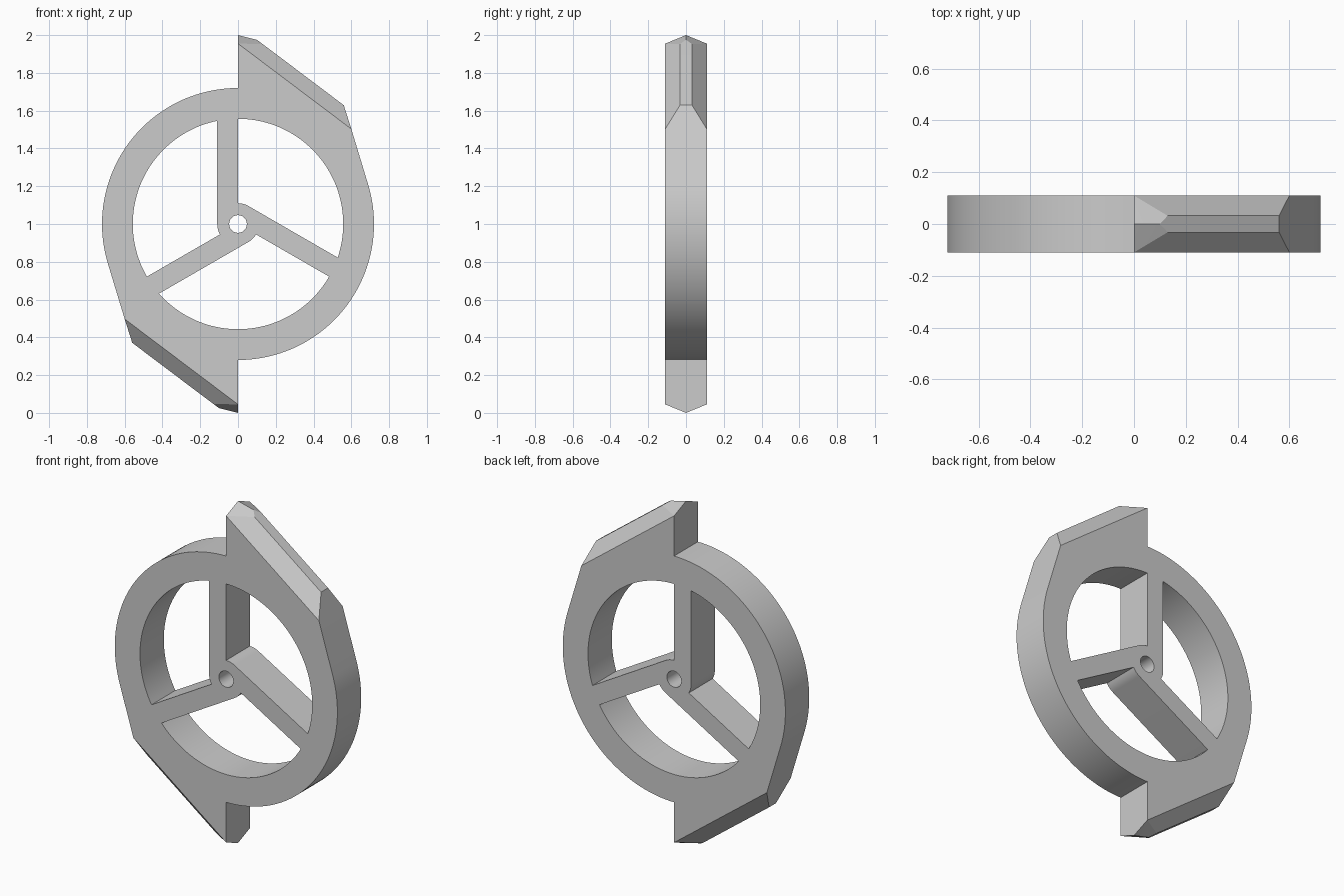
import bpy, bmesh
from math import radians, degrees, sin, cos, asin, acos, atan2, hypot
from mathutils import Matrix, Vector

if "Cube" in bpy.data.objects:
    bpy.data.objects.remove(bpy.data.objects["Cube"], do_unlink=True)

HALF = 0.11        # half thickness
RIM = 0.72         # outer radius
BORE = 0.557       # inner radius of the rim
HUB = 0.11         # hub radius, also spoke width
PIN = 0.047        # pin hole radius
ROOT = (0.0, 0.955)     # inner end of the tooth edge
CORNER = (0.6, 0.503)   # outer end of the tooth edge


def arc(r, a0, a1, n):
    """Points on an arc, angles in degrees."""
    steps = [radians(a0 + (a1 - a0) * i / n) for i in range(n + 1)]
    return [(r * cos(a), r * sin(a)) for a in steps]


def turn(points, deg):
    c, s = cos(radians(deg)), sin(radians(deg))
    return [(x * c - z * s, x * s + z * c) for x, z in points]


def add_loop(bm, points):
    verts = [bm.verts.new((x, -HALF, z)) for x, z in points]
    return [bm.edges.new((v, verts[i - 1])) for i, v in enumerate(verts)]


def is_tooth_edge(face):
    """True for faces spanning only the tooth root and corner."""
    ends = [Vector(ROOT), Vector(CORNER)]
    for sign in (1, -1):
        if all(min((Vector((v.co.x, v.co.z)) * sign - e).length for e in ends) < 0.001
               for v in face.verts):
            return True
    return False


bm = bmesh.new()

# Outline: half of it, with the flank tangent to the rim, then its half turn
tangent = degrees(atan2(CORNER[1], CORNER[0]) - acos(RIM / hypot(*CORNER)))
half = [ROOT, CORNER] + arc(RIM, tangent, -90, 48)
edges = add_loop(bm, half + turn(half, 180))

# Three windows between the spokes, and the pin hole
spoke_end = -30 + degrees(asin(HUB / BORE))
window = arc(HUB, 90, 60, 6) + arc(BORE, spoke_end, 90, 48)
for k in range(3):
    edges += add_loop(bm, turn(window, 120 * k))
edges += add_loop(bm, arc(PIN, 0, 345, 23))

# Fill the face and give it thickness
bmesh.ops.triangle_fill(bm, use_beauty=True, edges=edges, normal=(0, -1, 0))
res = bmesh.ops.extrude_face_region(bm, geom=bm.faces[:], use_keep_orig=True)
for v in res["geom"]:
    if isinstance(v, bmesh.types.BMVert):
        v.co.y = HALF
bmesh.ops.delete(bm, geom=[f for f in bm.faces if is_tooth_edge(f)], context="FACES_ONLY")

# Bevelled tooth crests on both tips
crest = [(0, 0, 1.0), (0.1, 0, 0.975)]
for y in (-1, 1):
    crest += [(0.13, 0.032 * y, 0.953), (0.56, 0.032 * y, 0.629)]
    crest += [(p[0], HALF * y, p[1]) for p in (ROOT, CORNER)]
for k in range(2):
    spin = Matrix.Rotation(radians(180 * k), 3, "Y")
    verts = [bm.verts.new(spin @ Vector(p)) for p in crest]
    bmesh.ops.convex_hull(bm, input=verts)
bmesh.ops.delete(bm, geom=[f for f in bm.faces if is_tooth_edge(f)], context="FACES_ONLY")

bmesh.ops.remove_doubles(bm, verts=bm.verts[:], dist=0.0005)
bmesh.ops.recalc_face_normals(bm, faces=bm.faces[:])
bmesh.ops.translate(bm, verts=bm.verts[:], vec=(0, 0, 1))

mesh = bpy.data.meshes.new("spoked_wheel")
bm.to_mesh(mesh)
bm.free()
wheel = bpy.data.objects.new("spoked_wheel", mesh)
bpy.context.collection.objects.link(wheel)

# Plain grey finish
grey = bpy.data.materials.new("plain grey")
grey.use_nodes = True
color = (0.6, 0.6, 0.6, 1)
grey.diffuse_color = color
grey.node_tree.nodes["Principled BSDF"].inputs["Base Color"].default_value = color
mesh.materials.append(grey)

bpy.ops.object.select_all(action="DESELECT")
wheel.select_set(True)
bpy.context.view_layer.objects.active = wheel
bpy.ops.object.shade_smooth_by_angle(angle=radians(20))
